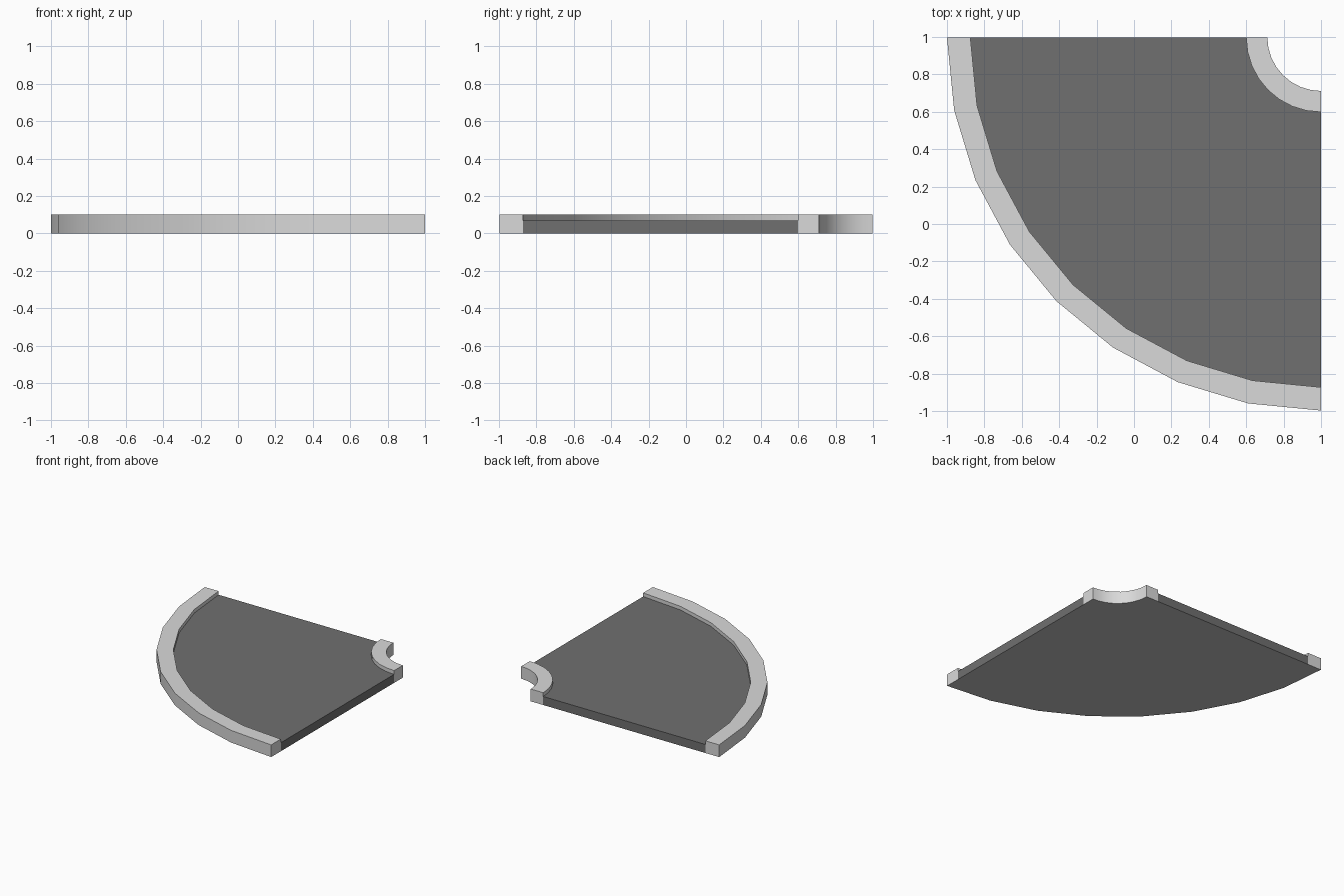
import bpy, bmesh, math

if "Cube" in bpy.data.objects:
    bpy.data.objects.remove(bpy.data.objects["Cube"])

SEGMENTS = 8
CENTRE = (1.0, 0.9975)   # shared centre of every arc, at the back right corner
Y_SCALE = 0.9975         # the tile is a hair shorter in depth


def material(name, value):
    mat = bpy.data.materials.new(name)
    mat.diffuse_color = (value, value, value, 1)
    mat.use_nodes = True
    mat.node_tree.nodes["Principled BSDF"].inputs["Base Color"].default_value = mat.diffuse_color
    return mat


kerb_grey = material("light concrete", 0.70)
road_grey = material("dark asphalt", 0.16)
base_grey = material("mid grey underside", 0.52)


def arc_block(name, r_in, r_out, height, top_mat):
    """Quarter ring from the left (-x) round to the front (-y)."""
    bm = bmesh.new()
    rings = []
    for i in range(SEGMENTS + 1):
        a = math.pi + i * math.pi / 2 / SEGMENTS
        section = ((r_in, 0), (r_out, 0), (r_out, height), (r_in, height))
        rings.append([bm.verts.new((CENTRE[0] + r * math.cos(a),
                                    CENTRE[1] + r * math.sin(a) * Y_SCALE, z))
                      for r, z in section])
    for a, b in zip(rings, rings[1:]):
        for k in range(4):
            n = (k + 1) % 4
            bm.faces.new((a[k], a[n], b[n], b[k]))
    bm.faces.new(rings[0])
    bm.faces.new(rings[-1])
    bmesh.ops.recalc_face_normals(bm, faces=bm.faces)
    # the underside has its own colour
    for f in bm.faces:
        f.material_index = 1 if f.normal.z < -0.9 else 0
    mesh = bpy.data.meshes.new(name)
    bm.to_mesh(mesh)
    bm.free()
    for m in (top_mat, base_grey):
        mesh.materials.append(m)
    obj = bpy.data.objects.new(name, mesh)
    bpy.context.collection.objects.link(obj)
    bpy.ops.object.select_all(action='DESELECT')
    obj.select_set(True)
    bpy.context.view_layer.objects.active = obj
    bpy.ops.object.shade_smooth_by_angle(angle=math.radians(30))
    return obj


# Road slab between the two raised kerbs
arc_block("road_surface", 0.40, 1.875, 0.07, road_grey)
arc_block("outer_kerb", 1.875, 2.0, 0.10, kerb_grey)
arc_block("inner_kerb", 0.287, 0.40, 0.101, kerb_grey)
